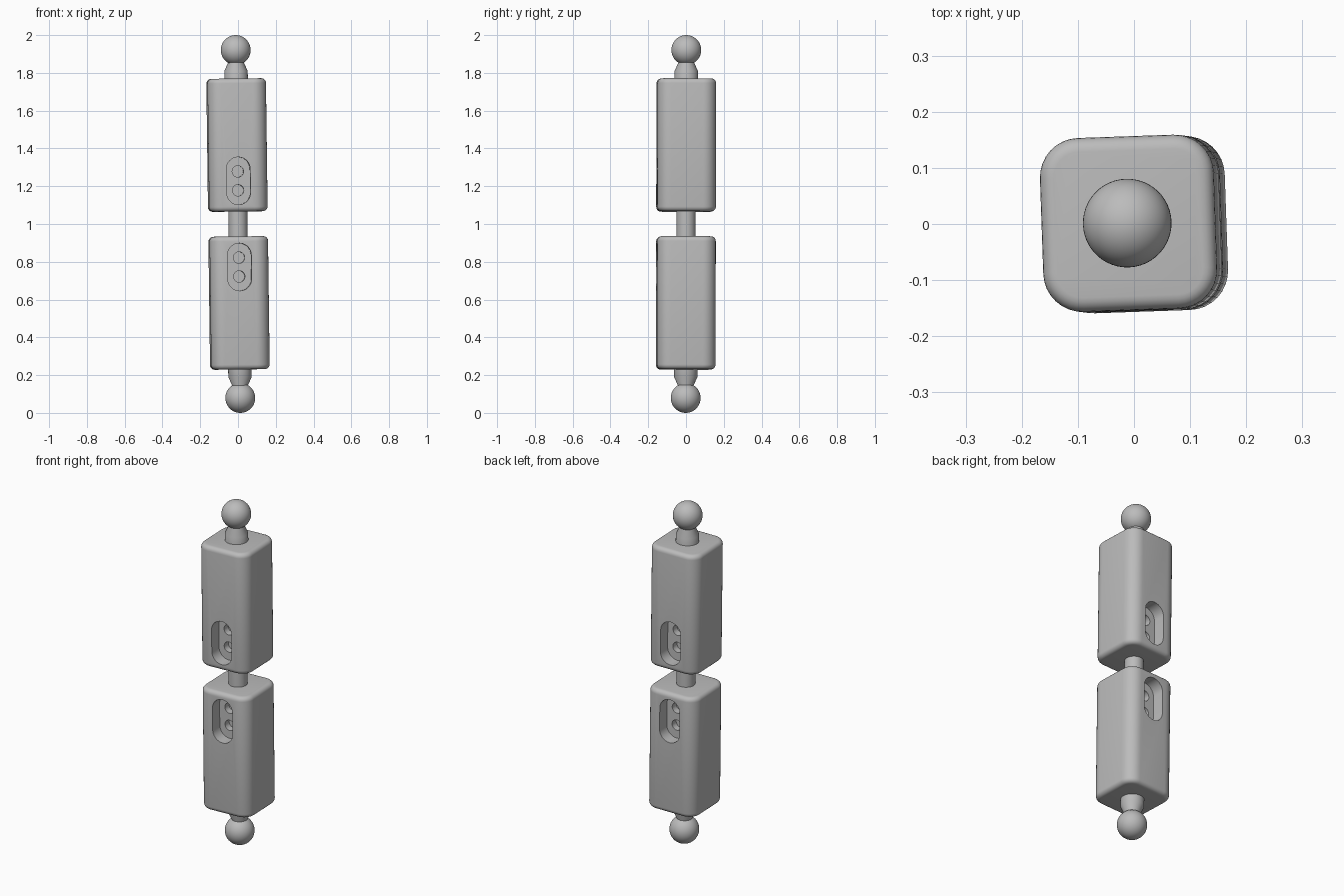
import bpy, bmesh, math
from mathutils import Matrix, Vector

if "Cube" in bpy.data.objects:
    bpy.data.objects.remove(bpy.data.objects["Cube"], do_unlink=True)

# Single plain grey
grey = bpy.data.materials.new("plain grey")
grey.use_nodes = True
colour = (0.5, 0.5, 0.5, 1)
grey.diffuse_color = colour
grey.node_tree.nodes["Principled BSDF"].inputs["Base Color"].default_value = colour

# The whole rod leans and turns very slightly
POSE = (Matrix.Translation((0, 0, 1))
        @ Matrix.Rotation(math.radians(-0.75), 4, 'Y')
        @ Matrix.Rotation(math.radians(-0.1), 4, 'X')
        @ Matrix.Rotation(math.radians(2), 4, 'Z'))


def to_object(name, bm):
    bmesh.ops.recalc_face_normals(bm, faces=bm.faces)
    mesh = bpy.data.meshes.new(name)
    bm.to_mesh(mesh)
    bm.free()
    mesh.materials.append(grey)
    obj = bpy.data.objects.new(name, mesh)
    bpy.context.collection.objects.link(obj)
    return obj


def activate(obj):
    bpy.ops.object.select_all(action='DESELECT')
    obj.select_set(True)
    bpy.context.view_layer.objects.active = obj


def finish(obj):
    activate(obj)
    bpy.ops.object.shade_smooth_by_angle(angle=math.radians(32))
    obj.matrix_world = POSE


def lathe(name, profile, sides=48):
    """Closed solid turned around z from (radius, z) points."""
    bm = bmesh.new()
    rings = []
    for r, z in profile:
        turn = [2 * math.pi * i / sides for i in range(sides)]
        rings.append([bm.verts.new((r * math.cos(a), r * math.sin(a), z)) for a in turn])
    for low, high in zip(rings, rings[1:]):
        for i in range(sides):
            j = (i + 1) % sides
            bm.faces.new((low[i], low[j], high[j], high[i]))
    bm.faces.new(rings[0])
    bm.faces.new(rings[-1])
    return to_object(name, bm)


def slot_cutter(radius, reach, z, y0, y1, steps=16):
    """Prism along y: a stadium, or a cylinder when reach is zero."""
    bm = bmesh.new()
    ring = []
    for end in ((1, -1) if reach else (0,)):
        count = steps + 1 if reach else 2 * steps
        start = 0 if end >= 0 else math.pi
        for i in range(count):
            a = start + math.pi * i / steps
            ring.append(bm.verts.new((radius * math.cos(a), y0,
                                      z + end * reach + radius * math.sin(a))))
    face = bm.faces.new(ring)
    moved = bmesh.ops.extrude_face_region(bm, geom=[face])["geom"]
    bmesh.ops.translate(bm, vec=Vector((0, y1 - y0, 0)),
                        verts=[v for v in moved if isinstance(v, bmesh.types.BMVert)])
    return to_object("cutter", bm)


def cut(obj, cutter):
    mod = obj.modifiers.new("cut", 'BOOLEAN')
    mod.operation, mod.solver, mod.object = 'DIFFERENCE', 'EXACT', cutter
    cutter.hide_render = True
    activate(obj)
    bpy.ops.object.modifier_apply(modifier=mod.name)
    bpy.data.objects.remove(cutter, do_unlink=True)


def rounded_block(name, half, z0, z1, corner, rim):
    bm = bmesh.new()
    bmesh.ops.create_cube(bm, size=1)
    bmesh.ops.scale(bm, vec=(2 * half, 2 * half, z1 - z0), verts=bm.verts)
    bmesh.ops.translate(bm, vec=(0, 0, (z0 + z1) / 2), verts=bm.verts)
    upright = [e for e in bm.edges if abs(e.verts[0].co.z - e.verts[1].co.z) > rim]
    bmesh.ops.bevel(bm, geom=upright, offset=corner, segments=8, profile=0.5, affect='EDGES')
    rims = [e for e in bm.edges if abs(e.verts[0].co.z - e.verts[1].co.z) < 1e-4]
    bmesh.ops.bevel(bm, geom=rims, offset=rim, segments=5, profile=0.5, affect='EDGES')
    return to_object(name, bm)


# Two matching halves, mirrored about the middle
for half_name, s in (("upper", 1), ("lower", -1)):
    # Block with a recessed slot and two screw holes, front and back
    lo, hi = sorted((s * 0.066, s * 0.77))
    block = rounded_block(half_name + "_block", 0.155, lo, hi, 0.07, 0.025)
    for side in (-1, 1):
        cut(block, slot_cutter(0.063, 0.063, s * 0.228, side * 0.085, side * 0.2))
        for z in (0.178, 0.278):
            cut(block, slot_cutter(0.03, 0, s * z, side * 0.045, side * 0.1))
    finish(block)

    # Neck with tapered end
    finish(lathe(half_name + "_neck", [(0.062, s * 0.74), (0.062, s * 0.81),
                                       (0.04, s * 0.858), (0.04, s * 0.88)]))

    # Ball end
    bm = bmesh.new()
    bmesh.ops.create_uvsphere(bm, u_segments=48, v_segments=24, radius=0.079)
    bmesh.ops.translate(bm, vec=(0, 0, s * 0.921), verts=bm.verts)
    finish(to_object(half_name + "_ball", bm))

# Pin joining the blocks
finish(lathe("centre_pin", [(0.05, -0.09), (0.05, 0.09)]))
